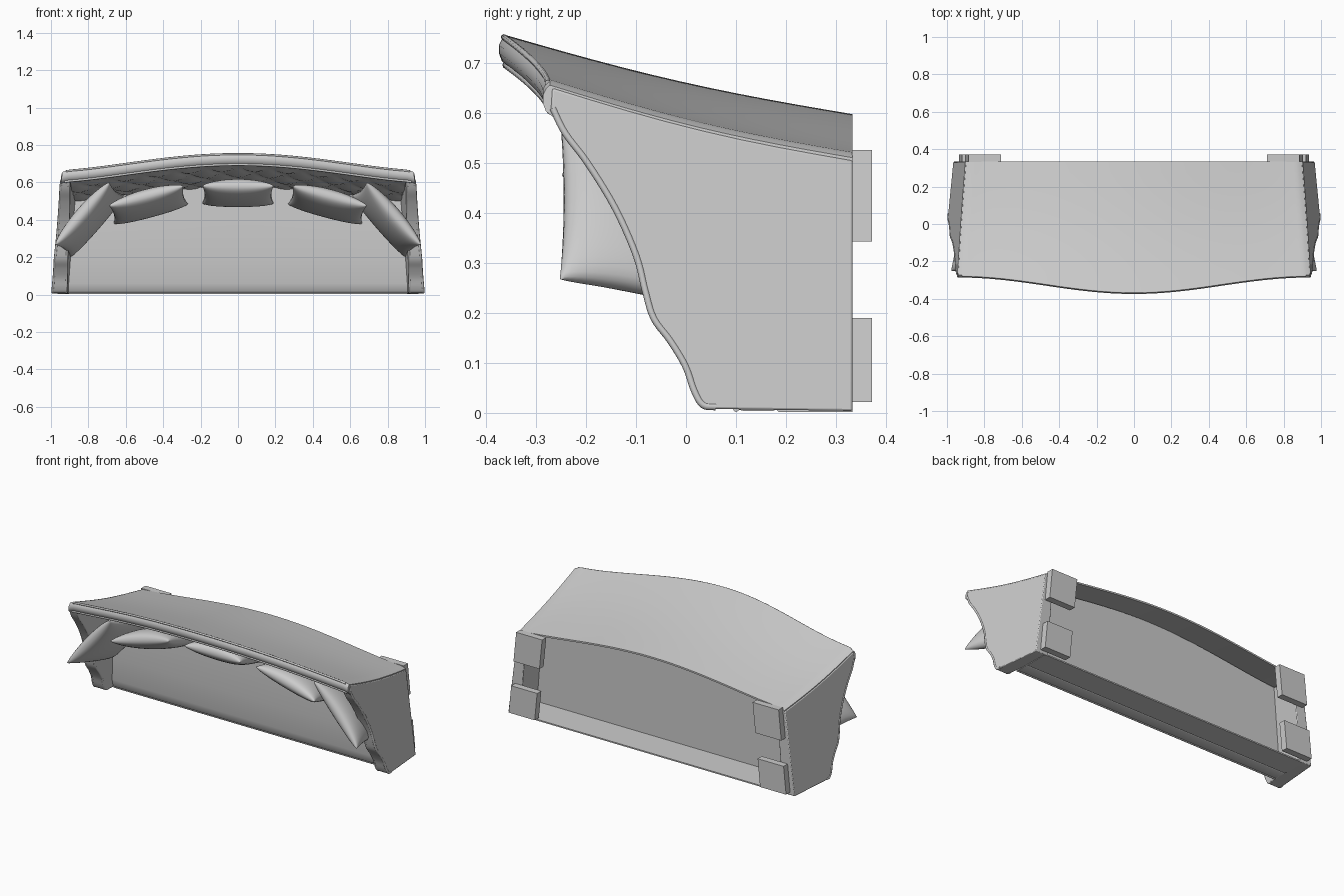
import bpy, bmesh
from math import sin, cos, pi, radians
from mathutils import Vector

if "Cube" in bpy.data.objects:
    bpy.data.objects.remove(bpy.data.objects["Cube"])


def finish(name, bm, angle=35):
    bmesh.ops.remove_doubles(bm, verts=bm.verts, dist=0.0002)
    bmesh.ops.recalc_face_normals(bm, faces=bm.faces)
    me = bpy.data.meshes.new(name)
    bm.to_mesh(me)
    bm.free()
    ob = bpy.data.objects.new(name, me)
    bpy.context.collection.objects.link(ob)
    bpy.ops.object.select_all(action='DESELECT')
    bpy.context.view_layer.objects.active = ob
    ob.select_set(True)
    bpy.ops.object.shade_smooth_by_angle(angle=radians(angle))
    return ob


def loft(name, rings, angle=35):
    """Skin closed rings of equal length and cap both ends."""
    bm = bmesh.new()
    vs = [[bm.verts.new(p) for p in r] for r in rings]
    n = len(vs[0])
    for a, b in zip(vs, vs[1:]):
        for i in range(n):
            j = (i + 1) % n
            bm.faces.new((a[i], a[j], b[j], b[i]))
    bm.faces.new(vs[0])
    bm.faces.new(vs[-1])
    return finish(name, bm, angle)


def spline(pts, steps=5):
    """Catmull-Rom through 2D points."""
    p = [Vector(q) for q in pts]
    p = [2 * p[0] - p[1]] + p + [2 * p[-1] - p[-2]]
    out = []
    for i in range(1, len(p) - 2):
        a, b, c, d = p[i - 1:i + 3]
        for k in range(steps):
            t = k / steps
            out.append(0.5 * (2 * b + (c - a) * t + (2 * a - 5 * b + 4 * c - d) * t * t
                              + (3 * b - a - 3 * c + d) * t ** 3))
    return out + [p[-2]]


def piping(name, pts, r):
    cu = bpy.data.curves.new(name, 'CURVE')
    cu.dimensions = '3D'
    cu.bevel_depth = r
    cu.bevel_resolution = 2
    cu.use_fill_caps = True
    s = cu.splines.new('POLY')
    s.points.add(len(pts) - 1)
    for q, p in zip(s.points, pts):
        q.co = (*p, 1)
    ob = bpy.data.objects.new(name, cu)
    bpy.context.collection.objects.link(ob)


# Shared shape rules: side flare, crown of the backrest, outer back surface
def side_x(y, z):
    return 0.967 + 0.1 * (0.33 - y) - 0.128 * z


def crown(u):
    return 0.5 + 0.5 * cos(pi * u)


def top_y(u):
    return -0.272 - 0.088 * crown(u)


def back_z(u, t):
    f = crown(u) ** 0.7
    z = (0.52 + 0.077 * f) * (1 - t) + (0.665 + 0.09 * f) * t - 0.013 * sin(pi * t)
    return z - 0.01 * max(0, (abs(u) - 0.96) / 0.04) ** 2


def back_point(u, t, dy=0, dz=0):
    y = 0.333 + (top_y(u) - 0.333) * t
    z = back_z(u, t) + dz
    return Vector((u * (side_x(y, z) - 0.004), y + dy, z))


def quilt(u, t):
    a, b = u * 5.5 + t * 3.2, u * 5.5 - t * 3.2
    return 0.014 * abs(sin(pi * a) * sin(pi * b)) ** 0.5


# Backrest: bowed shell with rolled top, quilted inside, thin skirt below the seat
NU = 120
rings = []
for i in range(NU + 1):
    u = -1 + 2 * i / NU
    r = [back_point(u, k / 12) for k in range(13)]
    r += [back_point(u, 1, dy, dz) for dy, dz in
          ((-0.007, -0.006), (-0.014, -0.02), (-0.014, -0.036), (-0.008, -0.052), (0.004, -0.062))]
    for k in range(27):
        t = 0.95 - 0.6 * k / 26
        r.append(back_point(u, t, 0, -0.06 - quilt(u, t) * min(1, k / 3)))
    r += [back_point(u, 0.33, 0, -0.012), back_point(u, 0, 0, -0.01)]
    rings.append(r)
loft("backrest", rings, 40)
us = [-0.98 + 1.96 * i / 60 for i in range(61)]
piping("backrest_outer_piping", [back_point(u, 1, -0.004, -0.004) for u in us], 0.006)
piping("backrest_inner_piping", [back_point(u, 1, 0.0, -0.06) for u in us], 0.007)

# Seat: soft cushion over a thin front rail, open underneath
rings = []
for i in range(41):
    u = -1 + 2 * i / 40
    zb = back_z(u, 0.33) - 0.022
    sec = [(0.333, 0.002), (0.185, 0.002), (0.18, 0.008), (0.175, 0.004), (0.115, 0.004),
           (0.098, 0.008), (0.088, 0.02), (0.08, 0.06), (0.072, 0.2), (0.072, 0.35),
           (0.08, zb - 0.02), (0.145, zb), (0.145, 0.012), (0.333, 0.01)]
    rings.append([(u * 0.905, y, z) for y, z in sec])
loft("seat", rings, 50)
piping("seat_piping", [(-0.905, 0.1, 0.008), (0.905, 0.1, 0.008)], 0.006)

# Arms: sloping outline extruded between flared outer and inner planes
front = spline([(0.055, 0.008), (0.03, 0.012), (0.013, 0.04), (-0.005, 0.09), (-0.035, 0.14),
                (-0.068, 0.185), (-0.085, 0.24), (-0.103, 0.31), (-0.145, 0.405),
                (-0.2, 0.495), (-0.245, 0.555), (-0.27, 0.605)])
back_edge = [(0.333 - 0.6 * (1 - k / 8), back_z(1, 1 - k / 8) - 0.006) for k in range(9)]
outline = [(0.333, 0.004)] + [tuple(p) for p in front] + back_edge


def arm_inner(y, z):
    return side_x(y, z) - 0.082 + 0.05 * z


for s, side in ((1, "right"), (-1, "left")):
    arm = loft(side + "_arm", [[(s * side_x(y, z), y, z) for y, z in outline],
                               [(s * arm_inner(y, z), y, z) for y, z in outline]])
    bev = arm.modifiers.new("soft_edges", 'BEVEL')
    bev.width = 0.004
    bev.segments = 2
    bev.limit_method = 'ANGLE'
    bev.angle_limit = radians(50)
    piping(side + "_arm_outer_piping",
           [(s * (side_x(y, z) - 0.005), y + 0.004, z + 0.004) for y, z in front], 0.007)
    piping(side + "_arm_inner_piping",
           [(s * (arm_inner(y, z) + 0.005), y + 0.004, z + 0.004) for y, z in front], 0.007)

    # Feet: flat blocks under the corners, sheared along the arm flare
    for label, z0, z1 in (("front", 0.022, 0.19), ("rear", 0.343, 0.525)):
        slab = []
        for z in (z0, z1):
            x1 = 0.885 + 0.1 * (0.525 - z)
            x0 = x1 - 0.175
            slab.append([(s * x0, 0.332, z), (s * x1, 0.332, z), (s * x1, 0.372, z), (s * x0, 0.372, z)])
        loft(side + "_" + label + "_foot", slab)


# Pillows: puffed squares with soft corners, leaning on the back and arms
def pillow(name, centre, turn, lean, w, h, thick):
    across = Vector((cos(turn), 0, sin(turn)))
    behind = Vector((-sin(turn), 0, cos(turn)))
    up = Vector((0, -1, 0)) * cos(lean) + behind * sin(lean)
    nrm = across.cross(up)
    bm = bmesh.new()
    n = 20
    for sgn in (1, -1):
        g = []
        for i in range(n + 1):
            for j in range(n + 1):
                a, b = sin(pi * (i / n - 0.5)), sin(pi * (j / n - 0.5))
                x = a * (1 - 0.06 * (1 - b * b)) * w / 2
                y = b * (1 - 0.06 * (1 - a * a)) * h / 2
                d = sgn * thick / 2 * max(0, (1 - a * a) * (1 - b * b)) ** 0.4
                g.append(bm.verts.new(Vector(centre) + across * x + up * y + nrm * d
                                      - behind * 0.008 * a * a))
        for i in range(n):
            for j in range(n):
                k = i * (n + 1) + j
                bm.faces.new((g[k], g[k + 1], g[k + n + 2], g[k + n + 1]))
    finish(name, bm, 60)


pillow("centre_pillow", (0, -0.085, 0.543), 0, radians(16), 0.38, 0.34, 0.12)
for s, side in ((1, "right"), (-1, "left")):
    pillow(side + "_back_pillow", (s * 0.48, -0.085, 0.488), -s * radians(15), radians(17), 0.41, 0.34, 0.12)
    pillow(side + "_arm_pillow", (s * 0.8, -0.085, 0.405), -s * radians(49), radians(17), 0.44, 0.35, 0.12)
